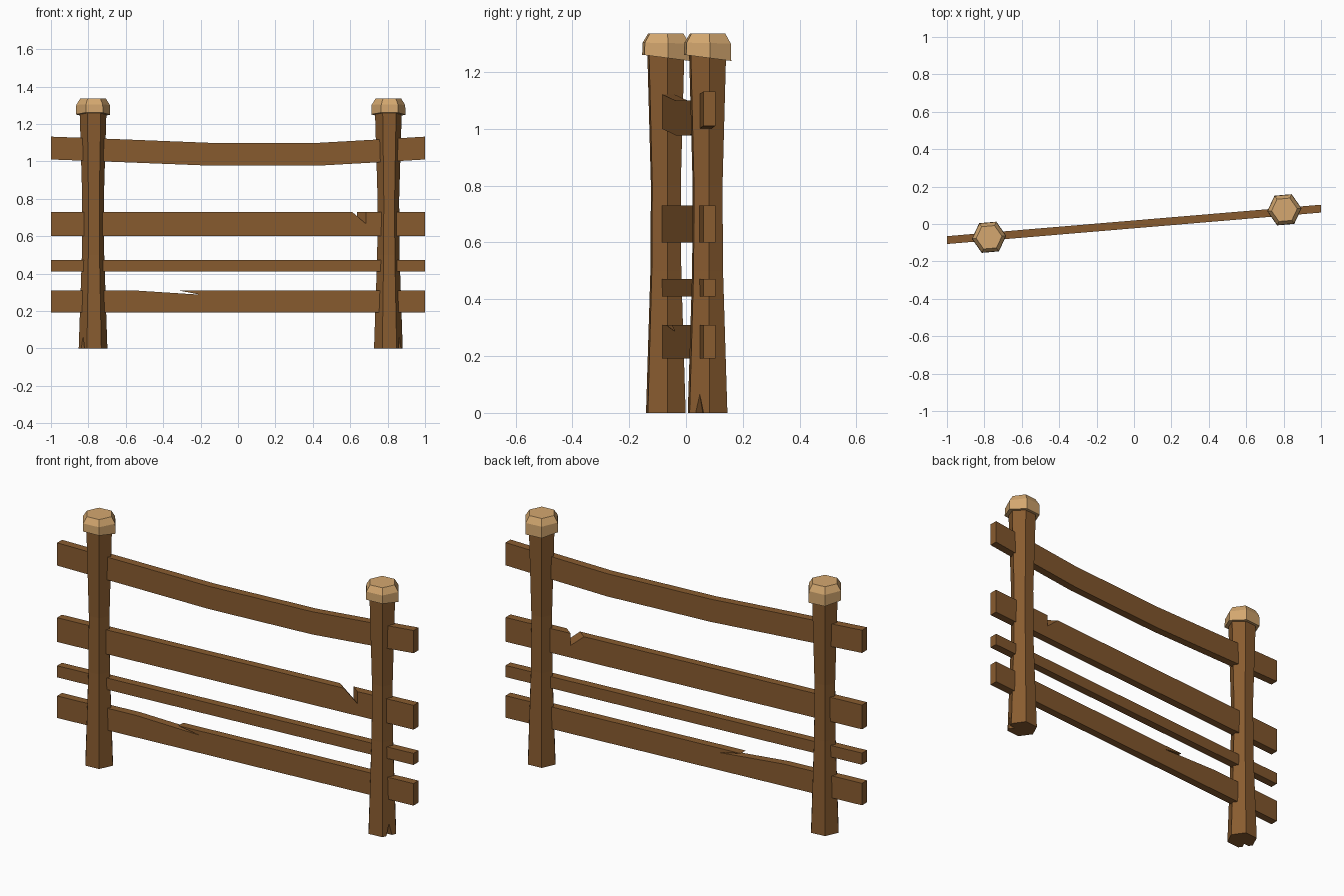
import bpy, bmesh
from math import cos, sin, radians

cube = bpy.data.objects.get("Cube")
if cube:
    bpy.data.objects.remove(cube)


def material(name, colour):
    m = bpy.data.materials.new(name)
    m.use_nodes = True
    m.diffuse_color = (*colour, 1)
    m.node_tree.nodes["Principled BSDF"].inputs["Base Color"].default_value = (*colour, 1)
    return m


wood = material("brown wood", (0.25, 0.107, 0.029))
pale = material("pale cut wood", (0.66, 0.39, 0.16))

SLOPE = 0.084      # the fence line turns slightly across the x axis
HALF = 0.021       # half the rail thickness
TURN = 5           # rotation of the hexagonal posts in degrees


def finish(name, bm, mat):
    bmesh.ops.recalc_face_normals(bm, faces=bm.faces)
    mesh = bpy.data.meshes.new(name)
    bm.to_mesh(mesh)
    bm.free()
    mesh.materials.append(mat)
    obj = bpy.data.objects.new(name, mesh)
    bpy.context.collection.objects.link(obj)
    return obj


def rail(name, front, back=None):
    """Board from an x-z outline, pushed through along y."""
    bm = bmesh.new()
    a = [bm.verts.new((x, SLOPE * x - HALF - 0.002, z)) for x, z in front]
    b = [bm.verts.new((x, SLOPE * x + HALF - 0.002, z)) for x, z in back or front]
    bm.faces.new(a)
    bm.faces.new(b[::-1])
    for i in range(len(a)):
        j = (i + 1) % len(a)
        bm.faces.new((a[i], b[i], b[j], a[j]))
    finish(name, bm, wood)


def board(low, high, notch=()):
    return [(-1, low), (1, low), (1, high), *notch, (-1, high)]


def ring(bm, x, y, z, r, tilt=0):
    pts = [(r * cos(radians(TURN + 60 * i)), r * sin(radians(TURN + 60 * i))) for i in range(6)]
    return [bm.verts.new((x + u, y + v, z - tilt * v)) for u, v in pts]


def bridge(bm, lower, upper, skip=None):
    for i in range(6):
        if i != skip:
            j = (i + 1) % 6
            bm.faces.new((lower[i], lower[j], upper[j], upper[i]))


def post(name, x, y, chip):
    """Waisted hexagonal post with a splinter chipped from one bottom edge."""
    bm = bmesh.new()
    rings = [ring(bm, x, y, z, r) for z, r in
             [(0, 0.077), (0.5, 0.06), (0.8, 0.058), (1.27, 0.072)]]
    bridge(bm, rings[0], rings[1], chip)
    for lo, hi in zip(rings[1:], rings[2:]):
        bridge(bm, lo, hi)
    bm.faces.new(rings[-1])
    # chipped side
    n = (chip + 1) % 6
    b0, b1, t0, t1 = rings[0][chip], rings[0][n], rings[1][chip], rings[1][n]
    p = bm.verts.new(b0.co.lerp(b1.co, 0.3))
    q = bm.verts.new(b0.co.lerp(b1.co, 0.7))
    mid = b0.co.lerp(b1.co, 0.5)
    apex = bm.verts.new(mid.lerp(t0.co.lerp(t1.co, 0.5), 0.13))
    inner = mid.copy()
    inner.x += (x - mid.x) * 0.4
    inner.y += (y - mid.y) * 0.4
    m = bm.verts.new(inner)
    bm.faces.new((b0, p, apex, q, b1, t1, t0))
    bm.faces.new((p, m, apex))
    bm.faces.new((m, q, apex))
    rest = [rings[0][(n + k) % 6] for k in range(6)]
    bm.faces.new(rest + [p, m, q])
    finish(name, bm, wood)


def cap(name, x, y):
    bm = bmesh.new()
    rings = [ring(bm, x, y, z, r, t) for z, r, t in
             [(1.25, 0.092, 0.13), (1.302, 0.09, 0.02), (1.335, 0.069, 0)]]
    for lo, hi in zip(rings, rings[1:]):
        bridge(bm, lo, hi)
    bm.faces.new(rings[0])
    bm.faces.new(rings[-1])
    finish(name, bm, pale)


# Posts with their caps
for side, x, y, chip in [("right", -0.775, -0.071, 3), ("left", 0.804, 0.076, 5)]:
    post(side + "_post", x, y, chip)
    cap(side + "_post_cap", x, y)

# Sagging top rail
sag = [(-1, 1.01), (-0.73, 1.0), (-0.15, 0.977), (0.43, 0.977), (0.75, 0.995), (1, 1.01)]
rail("top_rail", sag + [(x, z + 0.122) for x, z in reversed(sag)])

# Upper rail with a slanting nick
nick = [(0.685, 0.73), (0.685, 0.665), (0.61, 0.73)]
rail("upper_rail", board(0.6, 0.73, nick),
     board(0.6, 0.73, [(x - 0.05, z) for x, z in nick]))

# Thin rail
rail("thin_rail", board(0.41, 0.472))

# Bottom rail with a long split
rail("bottom_rail", board(0.192, 0.31, [(-0.32, 0.31), (-0.2, 0.287), (-0.56, 0.31)]))
